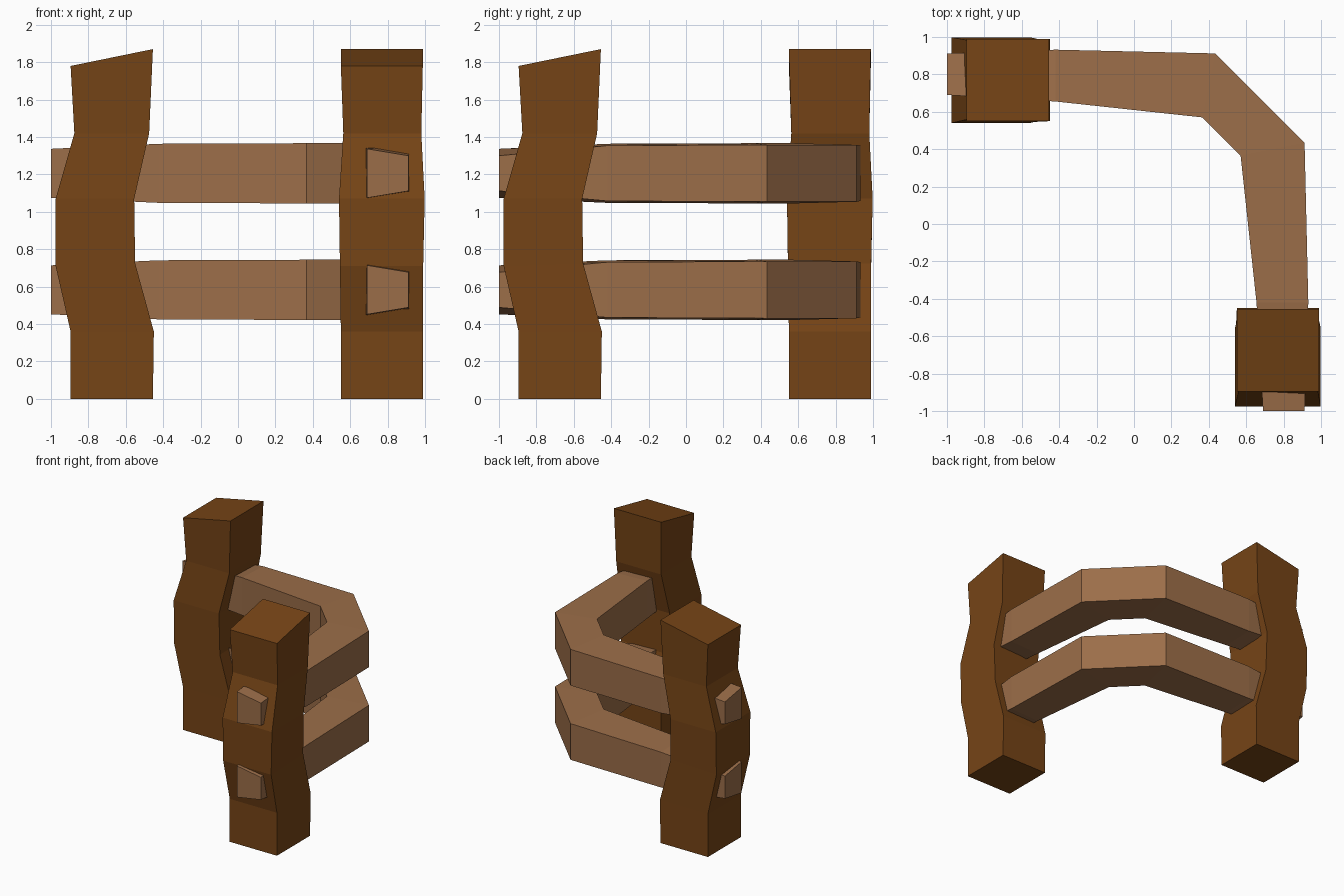
import bpy, bmesh

if "Cube" in bpy.data.objects:
    bpy.data.objects.remove(bpy.data.objects["Cube"])


def material(name, color):
    m = bpy.data.materials.new(name)
    m.diffuse_color = (*color, 1)
    m.use_nodes = True
    m.node_tree.nodes["Principled BSDF"].inputs["Base Color"].default_value = m.diffuse_color
    return m


dark_wood = material("dark_wood", (0.18, 0.058, 0.008))
light_wood = material("light_wood", (0.33, 0.155, 0.066))


def loft(name, rings, mat, swap=False):
    """Bridge a list of four-point rings into a capped solid; swap exchanges x and y."""
    bm = bmesh.new()
    loops = [[bm.verts.new((y, x, z) if swap else (x, y, z)) for x, y, z in r]
             for r in rings]
    for a, b in zip(loops, loops[1:]):
        for i in range(4):
            j = (i + 1) % 4
            bm.faces.new((a[i], a[j], b[j], b[i]))
    bm.faces.new(loops[0])
    bm.faces.new(loops[-1])
    bmesh.ops.recalc_face_normals(bm, faces=bm.faces)
    me = bpy.data.meshes.new(name)
    bm.to_mesh(me)
    bm.free()
    me.materials.append(mat)
    ob = bpy.data.objects.new(name, me)
    bpy.context.collection.objects.link(ob)
    return ob


# Crooked posts: x left, x right, y near, y far, z left, z right
post = [
    (-0.895, -0.455, 0.55, 0.988, 0.0, 0.0),
    (-0.895, -0.45, 0.55, 0.988, 0.36, 0.36),
    (-0.975, -0.55, 0.545, 0.99, 0.71, 0.725),
    (-0.975, -0.555, 0.54, 0.998, 1.07, 1.07),
    (-0.875, -0.475, 0.563, 0.98, 1.42, 1.42),
    (-0.895, -0.455, 0.55, 0.988, 1.78, 1.87),
]
post_rings = [[(x0, y0, z0), (x1, y0, z1), (x1, y1, z1), (x0, y1, z0)]
              for x0, x1, y0, y1, z0, z1 in post]
loft("back_left_post", post_rings, dark_wood)
loft("front_right_post", post_rings, dark_wood, swap=True)

# Bent rails: inner xy, outer xy, half height inside, half height outside
half = [
    ((-1.0, 0.69), (-1.0, 0.912), 0.131, 0.094),
    ((-0.42, 0.655), (-0.42, 0.932), 0.158, 0.148),
    ((0.365, 0.57), (0.433, 0.912), 0.161, 0.152),
]
rail = half + [(i[::-1], o[::-1], hi, ho) for i, o, hi, ho in reversed(half)]
for name, zc in (("lower_rail", 0.583), ("upper_rail", 1.206)):
    rings = [[(*i, zc - hi), (*o, zc - ho), (*o, zc + ho), (*i, zc + hi)]
             for i, o, hi, ho in rail]
    loft(name, rings, light_wood)
